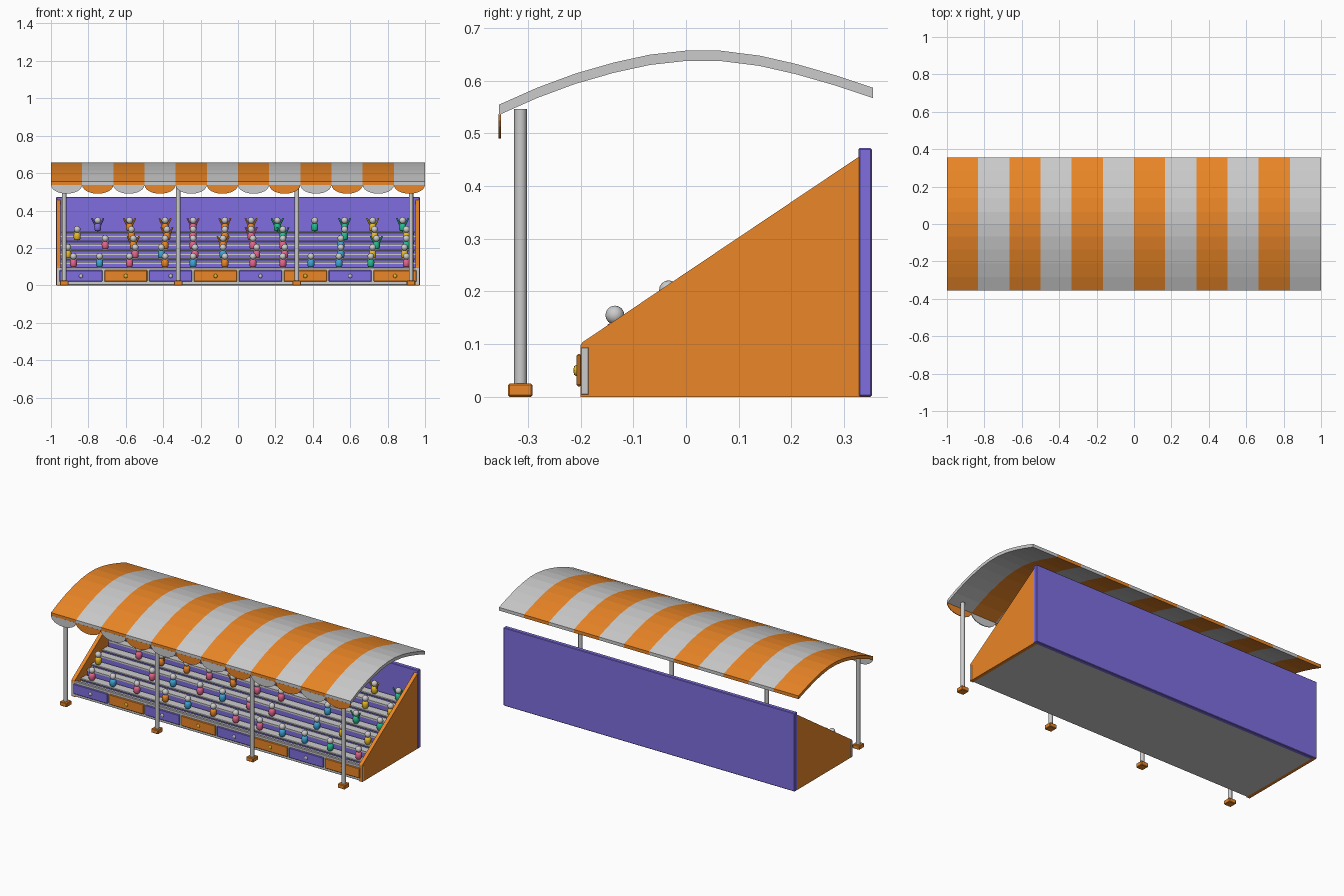
import bpy, bmesh, math
from mathutils import Vector

if "Cube" in bpy.data.objects:
    bpy.data.objects.remove(bpy.data.objects["Cube"])

COLORS = {
    "orange": (0.83, 0.24, 0.02), "purple": (0.21, 0.155, 0.74), "pink": (0.78, 0.13, 0.27),
    "blue": (0.05, 0.38, 0.70), "green": (0.02, 0.50, 0.28), "yellow": (0.80, 0.50, 0.02),
}
MATS = {}
for cname, rgb in COLORS.items():
    MATS[cname] = bpy.data.materials.new(cname)
    MATS[cname].diffuse_color = (*rgb, 1)


def finish(bm, name, color=None, smooth=False):
    bmesh.ops.recalc_face_normals(bm, faces=bm.faces)
    me = bpy.data.meshes.new(name)
    for f in bm.faces:
        f.smooth = smooth and len(f.verts) <= 4
    bm.to_mesh(me)
    bm.free()
    ob = bpy.data.objects.new(name, me)
    bpy.context.collection.objects.link(ob)
    if color:
        me.materials.append(MATS[color])
    return ob


def box(name, x, y, z, color=None, bevel=0.0):
    """Box from (min, max) ranges on each axis."""
    bm = bmesh.new()
    bmesh.ops.create_cube(bm, size=1)
    for v in bm.verts:
        for i, (a, b) in enumerate((x, y, z)):
            v.co[i] = (a + b) / 2 + v.co[i] * (b - a)
    if bevel:
        bmesh.ops.bevel(bm, geom=bm.edges[:], offset=bevel, segments=1, affect='EDGES')
    return finish(bm, name, color)


def prism(name, pts, axis, lo, hi, color=None):
    """Extrude a 2D outline: axis 0 takes (y, z) points, axis 1 takes (x, z)."""
    bm = bmesh.new()
    put = (lambda p, t: (t, p[0], p[1])) if axis == 0 else (lambda p, t: (p[0], t, p[1]))
    a = [bm.verts.new(put(p, lo)) for p in pts]
    b = [bm.verts.new(put(p, hi)) for p in pts]
    bm.faces.new(a)
    bm.faces.new(b[::-1])
    n = len(pts)
    for i in range(n):
        bm.faces.new((a[i], a[(i + 1) % n], b[(i + 1) % n], b[i]))
    return finish(bm, name, color)


def rod(name, p, q, r, color=None, sides=8):
    bm = bmesh.new()
    p, q = Vector(p), Vector(q)
    bmesh.ops.create_cone(bm, cap_ends=True, segments=sides, radius1=r, radius2=r, depth=(q - p).length)
    rot = (q - p).to_track_quat('Z', 'Y')
    for v in bm.verts:
        v.co = rot @ v.co + (p + q) / 2
    return finish(bm, name, color, smooth=True)


def lathe(name, profile, center, color=None, sides=12):
    """Revolve (radius, height) points; a zero radius makes a pole."""
    bm = bmesh.new()
    rings = []
    for r, h in profile:
        n = sides if r > 0 else 1
        rings.append([bm.verts.new(Vector(center) + Vector((
            r * math.cos(2 * math.pi * k / sides), r * math.sin(2 * math.pi * k / sides), h)))
            for k in range(n)])
    for a, b in zip(rings, rings[1:]):
        for k in range(sides):
            j = (k + 1) % sides
            quad = [a[k % len(a)], a[j % len(a)], b[j % len(b)], b[k % len(b)]]
            bm.faces.new(list(dict.fromkeys(quad)))
    return finish(bm, name, color, smooth=True)


# Stand shell
box("base_slab", (-0.95, 0.95), (-0.19, 0.33), (0.0, 0.02))
box("back_wall", (-0.972, 0.972), (0.327, 0.353), (0.0, 0.472), "purple", 0.003)
box("front_wall", (-0.971, 0.971), (-0.2, -0.184), (0.003, 0.095), None, 0.002)
side = [(-0.2, 0.0), (-0.2, 0.098), (-0.196, 0.104), (0.327, 0.455), (0.35, 0.455), (0.35, 0.0)]
for s, lab in ((-1, "left"), (1, "right")):
    prism(lab + "_side_wall", side, 0, min(s * 0.948, s * 0.97), max(s * 0.948, s * 0.97), "orange")

# Front panels with studs
for i in range(8):
    x = -0.84 + 0.24 * i
    box("front_panel", (x - 0.115, x + 0.115), (-0.208, -0.198), (0.02, 0.081),
        "orange" if i % 2 else "purple", 0.003)
    stud = lathe("panel_stud", [(0, -0.011), (0.008, -0.008), (0.011, 0), (0.008, 0.008), (0, 0.011)],
                 (0, 0, 0), "yellow" if i % 2 else None, 8)
    stud.location = (x, -0.208, 0.05)
    stud.scale = (1, 0.55, 1)

# Terraces, each with a bench
ROW_D, ROW_H = 0.102, 0.048
for r in range(5):
    y0, z = -0.185 + ROW_D * r, 0.076 + ROW_H * r
    box("terrace_riser", (-0.95, 0.95), (y0, y0 + ROW_D + 0.003), (0.01, z - 0.01), "purple")
    box("terrace_tread", (-0.95, 0.95), (y0 - 0.003, y0 + ROW_D), (z - 0.01, z))
    box("bench_base", (-0.94, 0.94), (y0 + 0.042, y0 + 0.075), (z, z + 0.012), "purple")
    box("bench_seat", (-0.945, 0.945), (y0 + 0.03, y0 + 0.085), (z + 0.012, z + 0.021), None, 0.002)

# Spectators: (x in hundredths, colour initial; capital = arms raised)
ROWS = [
    "-88p -74b -58p -39o -24b -7o 8p 24p 39b 54b 71g 90p",
    "-91y -55p -41b -23p -8b 10p 25p 55b 72y 89y",
    "-71p -56O -39o -24p -8O 8p 24p 55b 74G 90g",
    "-86y -57o -38O -24p -7o 7P 24G 57g 73y 90y",
    "-75V -58O -39O -24P -7O 7O 21G 41g 57G 72Y 88G",
]
NAMES = dict(p="pink", b="blue", o="orange", y="yellow", g="green", v="purple")
HEAD = [(0.018 * math.sin(math.pi * k / 8) if 0 < k < 8 else 0, -0.018 * math.cos(math.pi * k / 8))
        for k in range(9)]
BODY = [(0, 0), (0.013, 0.001), (0.018, 0.009), (0.019, 0.03), (0.014, 0.041), (0, 0.045)]
for r, row in enumerate(ROWS):
    y, z = -0.135 + ROW_D * r, 0.097 + ROW_H * r
    for item in row.split():
        x, c = int(item[:-1]) / 100, NAMES[item[-1].lower()]
        lathe("spectator_body", BODY, (x, y, z), c, 10)
        lathe("spectator_head", HEAD, (x, y, z + 0.058), None, 12)
        if item[-1].isupper():
            for s in (-1, 1):
                rod("spectator_arm", (x + s * 0.013, y, z + 0.032), (x + s * 0.031, y - 0.006, z + 0.07),
                    0.0048, c, 6)

# Canopy posts with feet
for x in (-0.93, -0.32, 0.315, 0.925):
    rod("canopy_post", (x, -0.314, 0.02), (x, -0.314, 0.546), 0.012, None, 12)
    box("post_foot", (x - 0.023, x + 0.023), (-0.338, -0.291), (0.0, 0.025), "orange", 0.003)

# Striped curved canopy with scalloped valance
UNDER = [(-0.355, 0.535), (-0.283, 0.567), (-0.21, 0.594), (-0.137, 0.615), (-0.068, 0.630), (0, 0.6375),
         (0.065, 0.6375), (0.14, 0.628), (0.21, 0.612), (0.283, 0.591), (0.355, 0.567)]
outline = UNDER + [(y, z + 0.0195) for y, z in reversed(UNDER)]
W = 2 / 12
for i in range(12):
    x = -1 + W * i
    prism("canopy_stripe", outline, 0, x, x + W, None if i % 2 else "orange")
    arc = [(x + W / 2 - W / 2 * math.cos(math.pi * k / 12), 0.537 - 0.047 * math.sin(math.pi * k / 12))
           for k in range(13)]
    prism("valance_scallop", arc, 1, -0.3555, -0.351, "orange" if i % 2 else None)

for m in bpy.data.materials:
    if m.users and not m.is_grease_pencil:
        m.use_nodes = True
        m.node_tree.nodes["Principled BSDF"].inputs["Base Color"].default_value = m.diffuse_color
